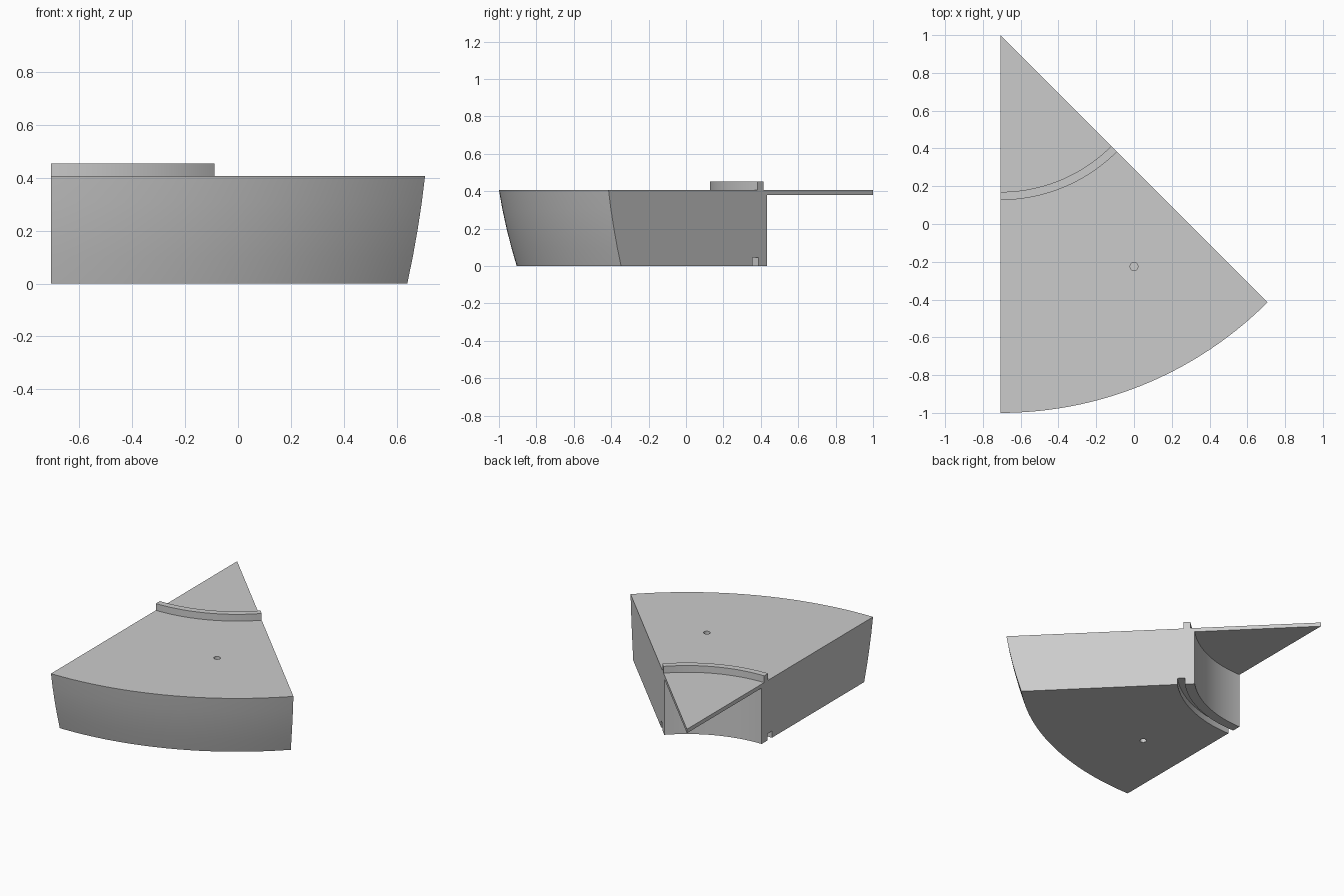
import bpy
import bmesh
from math import sin, cos, radians

if "Cube" in bpy.data.objects:
    bpy.data.objects.remove(bpy.data.objects["Cube"])

# Material
grey = bpy.data.materials.new("plain grey")
grey.use_nodes = True
colour = (0.6, 0.6, 0.6, 1)
grey.diffuse_color = colour
grey.node_tree.nodes["Principled BSDF"].inputs["Base Color"].default_value = colour

APEX_X, APEX_Y = -0.707, 1.0
SWEEP = radians(45)
STEPS = 48
TOP = 0.407

# Cross-section (radius, height): thin tip, ridge, sloped outer wall, groove, inner wall
profile = [
    (0, 0.38), (0, TOP),
    (0.83, TOP), (0.83, 0.453), (0.873, 0.453), (0.873, TOP),
    (2.0, TOP), (1.982, 0.305), (1.96, 0.203), (1.934, 0.1), (1.905, 0),
    (0.913, 0), (0.913, 0.045), (0.866, 0.045), (0.866, 0),
    (0.803, 0), (0.803, 0.38),
]


def add_wedge():
    """Sweep the cross-section about the apex and cap both cut sides."""
    bm = bmesh.new()
    rings = []
    for i in range(STEPS + 1):
        a = SWEEP * i / STEPS
        rings.append([bm.verts.new((APEX_X + r * sin(a), APEX_Y - r * cos(a), z))
                      for r, z in profile])
    n = len(profile)
    for near, far in zip(rings, rings[1:]):
        for j in range(n):
            k = (j + 1) % n
            bm.faces.new((near[j], near[k], far[k], far[j]))
    bm.faces.new(rings[0])
    bm.faces.new(rings[-1])
    bmesh.ops.remove_doubles(bm, verts=bm.verts, dist=1e-5)
    bmesh.ops.recalc_face_normals(bm, faces=bm.faces)
    mesh = bpy.data.meshes.new("wedge_block")
    bm.to_mesh(mesh)
    bm.free()
    obj = bpy.data.objects.new("wedge_block", mesh)
    bpy.context.collection.objects.link(obj)
    mesh.materials.append(grey)
    return obj


def drill(obj, x, y, z):
    """Cut a shallow round peg hole centred on a flat face."""
    bpy.ops.mesh.primitive_cylinder_add(vertices=32, radius=0.021, depth=0.1,
                                        location=(x, y, z))
    cutter = bpy.context.object
    cutter.name = "hole_cutter"
    cutter.hide_render = True
    cutter.data.materials.append(grey)
    mod = obj.modifiers.new("peg_hole", "BOOLEAN")
    mod.operation = "DIFFERENCE"
    mod.solver = "EXACT"
    mod.object = cutter
    bpy.context.view_layer.objects.active = obj
    bpy.ops.object.modifier_apply(modifier=mod.name)
    bpy.data.objects.remove(cutter)


wedge = add_wedge()
drill(wedge, 0, -0.225, TOP)      # top peg hole
drill(wedge, -0.353, -0.33, 0)    # underside peg hole

# Smooth the curved walls, keep the corners crisp
bpy.ops.object.select_all(action="DESELECT")
wedge.select_set(True)
bpy.context.view_layer.objects.active = wedge
bpy.ops.object.shade_smooth_by_angle(angle=radians(30))
